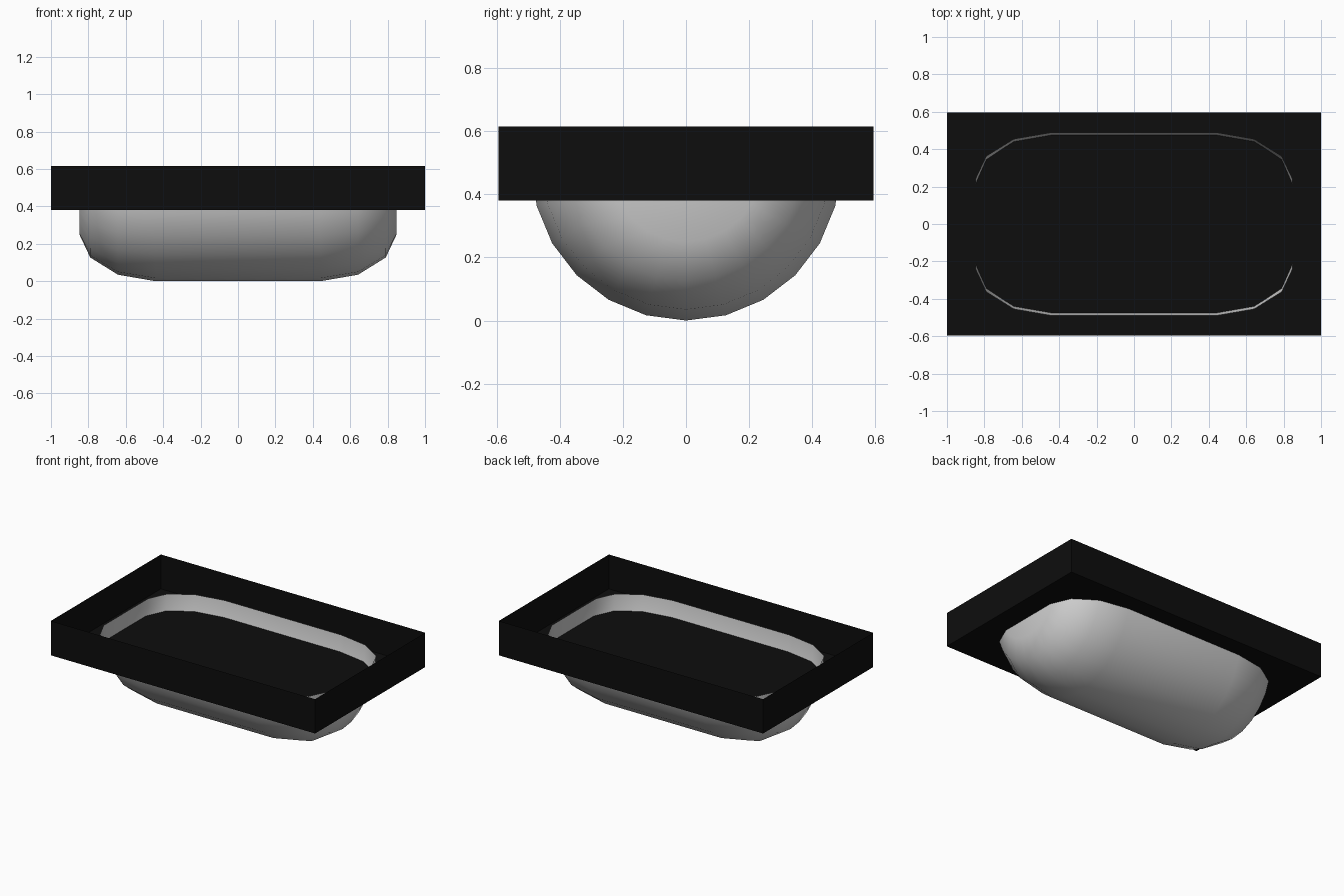
import bpy, bmesh, math

if "Cube" in bpy.data.objects:
    bpy.data.objects.remove(bpy.data.objects["Cube"])

def material(name, value):
    m = bpy.data.materials.new(name)
    m.diffuse_color = (value, value, value, 1)
    m.use_nodes = True
    m.node_tree.nodes["Principled BSDF"].inputs["Base Color"].default_value = m.diffuse_color
    return m

black = material("black", 0.004)
grey = material("light grey", 0.62)

def add_object(name, bm, mat, smooth):
    mesh = bpy.data.meshes.new(name)
    for f in bm.faces:
        f.smooth = smooth
    bm.to_mesh(mesh)
    bm.free()
    mesh.materials.append(mat)
    obj = bpy.data.objects.new(name, mesh)
    bpy.context.collection.objects.link(obj)
    return obj

# Open tray: thin-walled box without a top
Z0, Z1 = 0.38, 0.615
bm = bmesh.new()
bmesh.ops.create_cube(bm, size=1)
for v in bm.verts:
    v.co = (v.co.x * 2, v.co.y * 1.19, Z0 if v.co.z < 0 else Z1)
top = [f for f in bm.faces if f.calc_center_median().z > Z1 - 0.01]
bmesh.ops.delete(bm, geom=top, context='FACES_ONLY')
add_object("tray", bm, black, False)

# Basin: half of a rounded drum turned about the x axis, open at the top
AXIS_Z, STEPS = 0.49, 12
half = [(0.44, 0.49), (0.642, 0.455), (0.79, 0.363), (0.848, 0.24)]
profile = [(-x, r) for x, r in reversed(half)] + half
bm = bmesh.new()
rings = []
for x, r in profile:
    ring = []
    for i in range(STEPS + 1):
        a = math.pi * i / STEPS
        ring.append(bm.verts.new((x, -r * math.cos(a), AXIS_Z - r * math.sin(a))))
    rings.append(ring)
for a, b in zip(rings, rings[1:]):
    for i in range(STEPS):
        bm.faces.new((a[i], a[i + 1], b[i + 1], b[i]))
# Flat half-disc ends
for ring in (rings[0], rings[-1]):
    centre = bm.verts.new((ring[0].co.x, 0, AXIS_Z))
    for i in range(STEPS):
        bm.faces.new((centre, ring[i], ring[i + 1]))
bmesh.ops.recalc_face_normals(bm, faces=bm.faces)
# Make the skin face outward
if sum(f.normal.z * f.calc_area() for f in bm.faces) > 0:
    bmesh.ops.reverse_faces(bm, faces=bm.faces)
add_object("basin", bm, grey, True)
